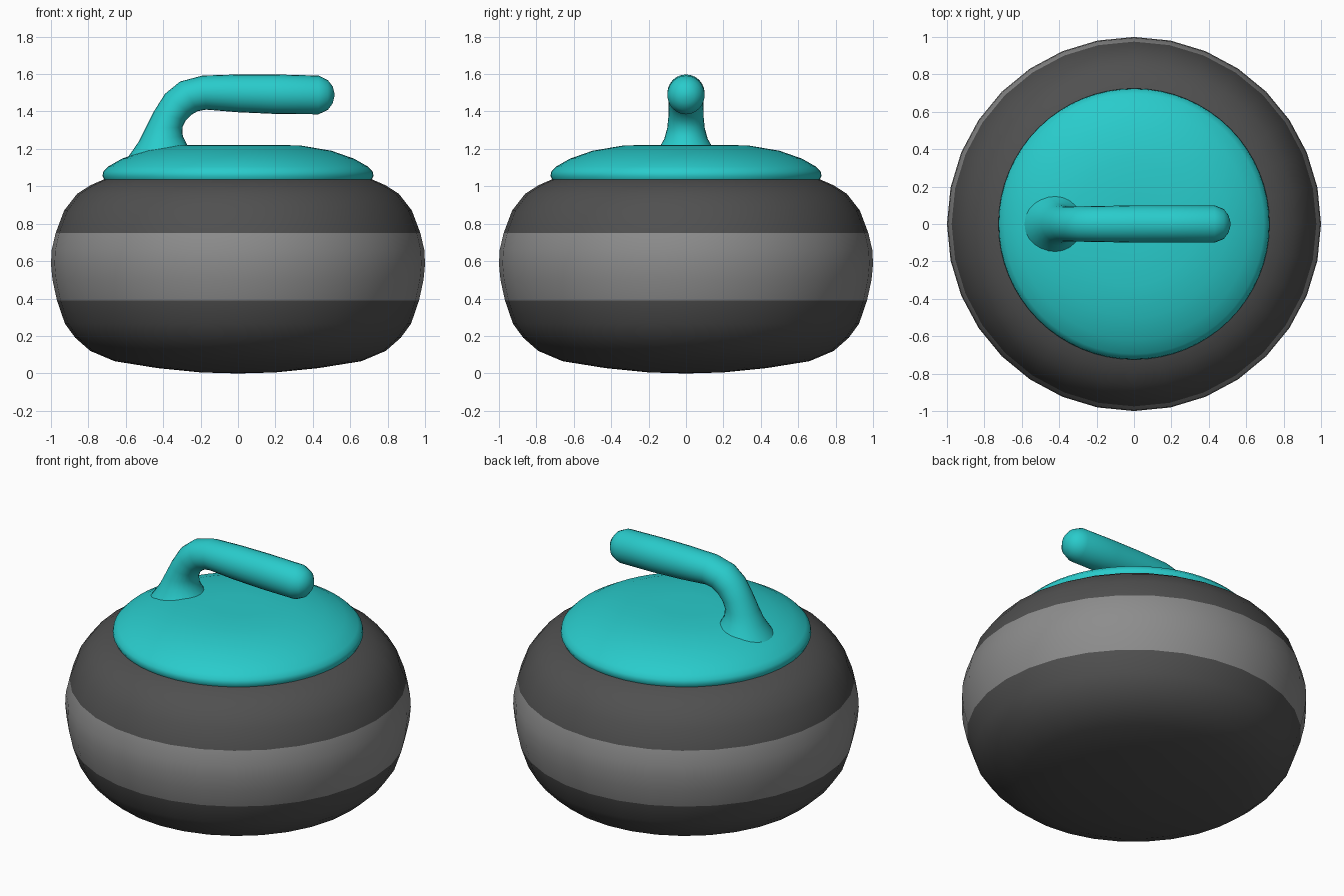
import bpy, bmesh, math

if "Cube" in bpy.data.objects:
    bpy.data.objects.remove(bpy.data.objects["Cube"])


def material(name, rgb):
    m = bpy.data.materials.new(name)
    m.diffuse_color = (*rgb, 1)
    m.use_nodes = True
    m.node_tree.nodes["Principled BSDF"].inputs["Base Color"].default_value = m.diffuse_color
    return m


dark = material("dark granite", (0.08, 0.08, 0.08))
grey = material("grey band", (0.265, 0.265, 0.265))
teal = material("teal plastic", (0.022, 0.6, 0.6))


def skin(name, rings, mats, rule=None, angle=60):
    """Bridge a list of rings (equal point counts), cap both ends."""
    bm = bmesh.new()
    loops = [[bm.verts.new(p) for p in ring] for ring in rings]
    n = len(loops[0])
    for a, b in zip(loops, loops[1:]):
        for i in range(n):
            j = (i + 1) % n
            bm.faces.new((a[i], a[j], b[j], b[i]))
    bm.faces.new(loops[0][::-1])
    bm.faces.new(loops[-1])
    bmesh.ops.recalc_face_normals(bm, faces=bm.faces[:])
    for f in bm.faces:
        f.smooth = True
        if rule:
            f.material_index = rule(f.calc_center_median())
    me = bpy.data.meshes.new(name)
    bm.to_mesh(me)
    bm.free()
    for m in mats:
        me.materials.append(m)
    ob = bpy.data.objects.new(name, me)
    bpy.context.collection.objects.link(ob)
    bpy.ops.object.select_all(action='DESELECT')
    ob.select_set(True)
    bpy.context.view_layer.objects.active = ob
    bpy.ops.object.shade_smooth_by_angle(angle=math.radians(angle))
    return ob


def lathe(profile, sides):
    return [[(r * math.cos(2 * math.pi * i / sides),
              r * math.sin(2 * math.pi * i / sides), z)
             for i in range(sides)] for r, z in profile]


# Stone body: squashed round with a lighter striking band round the middle
body = [(0.02, 0.0), (0.2, 0.005), (0.43, 0.028), (0.66, 0.065), (0.79, 0.12),
        (0.87, 0.19), (0.925, 0.265), (0.968, 0.39), (0.992, 0.5),
        (1.0, 0.585), (0.996, 0.66), (0.975, 0.75), (0.93, 0.87),
        (0.86, 0.96), (0.79, 1.005), (0.71, 1.04), (0.4, 1.08), (0.02, 1.09)]
skin("stone_body", lathe(body, 32), [dark, grey],
     lambda c: 1 if 0.39 < c.z < 0.75 else 0)

# Shallow domed cap
cap = [(0.02, 1.035), (0.715, 1.035), (0.725, 1.055), (0.72, 1.08),
       (0.695, 1.105), (0.62, 1.148), (0.5, 1.19), (0.33, 1.219),
       (0.15, 1.221), (0.02, 1.222)]
skin("top_cap", lathe(cap, 64), [teal])

# Handle sections: outer x, z, inner x, z, half width in y
sections = [
    (-0.60, 1.14, -0.24, 1.18, 0.17), (-0.568, 1.185, -0.272, 1.222, 0.145),
    (-0.53, 1.24, -0.295, 1.268, 0.116), (-0.495, 1.31, -0.298, 1.315, 0.1),
    (-0.45, 1.40, -0.28, 1.352, 0.094), (-0.39, 1.495, -0.25, 1.382, 0.094),
    (-0.31, 1.56, -0.215, 1.402, 0.095), (-0.19, 1.592, -0.17, 1.41, 0.096),
    (0.0, 1.598, 0.0, 1.396, 0.1), (0.2, 1.598, 0.2, 1.387, 0.1),
    (0.43, 1.592, 0.43, 1.385, 0.1), (0.48, 1.568, 0.48, 1.408, 0.08),
    (0.506, 1.535, 0.506, 1.443, 0.046), (0.515, 1.5, 0.515, 1.478, 0.011)]
rings = []
for ox, oz, ix, iz, w in sections:
    ring = []
    for i in range(24):
        a = 2 * math.pi * i / 24
        t = (1 + math.cos(a)) / 2
        ring.append((ix + (ox - ix) * t, w * math.sin(a), iz + (oz - iz) * t))
    rings.append(ring)
skin("handle", rings, [teal])
